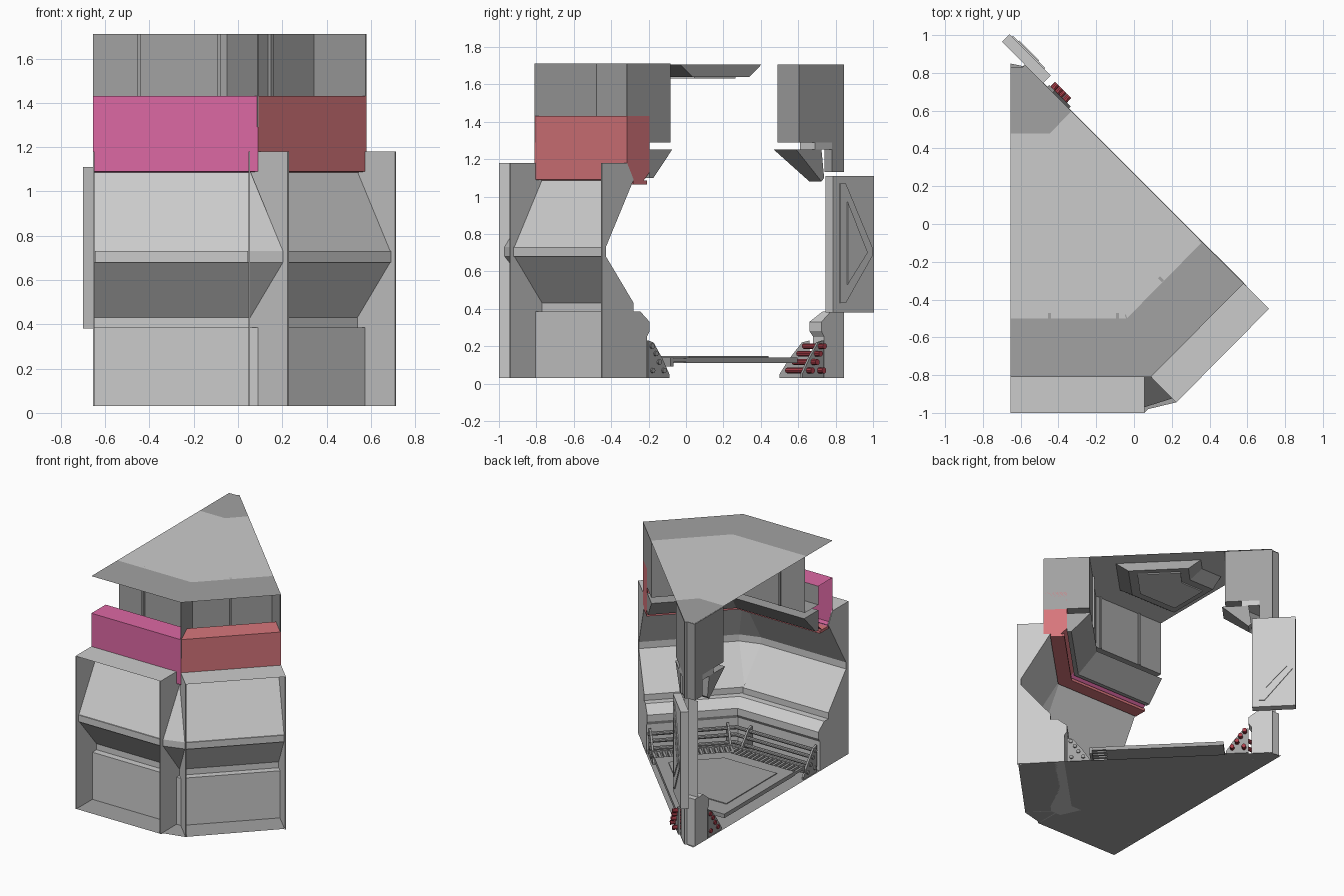
import bpy, bmesh, math
from mathutils import Vector

if "Cube" in bpy.data.objects:
    bpy.data.objects.remove(bpy.data.objects["Cube"])

S = math.sqrt(0.5)
W = 1.64  # corridor width, outer wall plane to inner wall plane

# Stations: plan origin on the outer wall line and direction of increasing depth d
L = (Vector((-0.655, -0.81)), Vector((0, 1)))            # left open end
A = (Vector((0.055, -0.81)), Vector((0, 1)))             # square end of front wall
M = (Vector((0.09, -0.81)), Vector((-0.4142, 1)))        # mitre at the bend
B = (Vector((0.09, -0.81)), Vector((-S, S)))             # square start of angled wall
R = (Vector((0.58, -0.315)), Vector((-S, S)))            # right open end


def material(name, col):
    m = bpy.data.materials.new(name)
    m.diffuse_color = (*col, 1)
    m.use_nodes = True
    m.node_tree.nodes["Principled BSDF"].inputs["Base Color"].default_value = m.diffuse_color
    return m


PINK = material("pink_paint", (0.72, 0.14, 0.37))
RED = material("red_paint", (0.68, 0.18, 0.20))
PIPE = material("dark_red", (0.42, 0.05, 0.07))
DARK = material("dark_grey", (0.36, 0.36, 0.36))


def shift(st, t):
    o, d = st
    return (o + Vector((d.y, -d.x)) * t, d)


def at(st, p):
    q = st[0] + st[1] * p[0]
    return (q.x, q.y, p[1])


def mirror(prof):
    return [(W - d, z) for d, z in prof]


def finish(name, bm, mat):
    bmesh.ops.recalc_face_normals(bm, faces=bm.faces)
    me = bpy.data.meshes.new(name)
    bm.to_mesh(me)
    bm.free()
    ob = bpy.data.objects.new(name, me)
    bpy.context.collection.objects.link(ob)
    if mat:
        me.materials.append(mat)
    return ob


def sweep(name, prof, stations, closed=False, mat=None):
    """Run a (depth, height) profile through the stations."""
    bm = bmesh.new()
    rings = [[bm.verts.new(at(s, p)) for p in prof] for s in stations]
    n = len(prof)
    for a, b in zip(rings, rings[1:]):
        for i in range(n if closed else n - 1):
            j = (i + 1) % n
            bm.faces.new((a[i], a[j], b[j], b[i]))
    if closed:
        bm.faces.new(rings[0])
        bm.faces.new(rings[-1])
    return finish(name, bm, mat)


def plate(name, prof, st, t0, t1, mat=None):
    """A flat cross-section plate standing across the wall."""
    return sweep(name, prof, [shift(st, t0), shift(st, t1)], True, mat)


def sheet(name, pts, mat=None):
    bm = bmesh.new()
    bm.faces.new([bm.verts.new(p) for p in pts])
    return finish(name, bm, mat)


def rect(d0, d1, z0, z1):
    return [(d0, z0), (d0, z1), (d1, z1), (d1, z0)]


def disc(d, z, r, n=10):
    return [(d + r * math.cos(i * math.tau / n), z + r * math.sin(i * math.tau / n)) for i in range(n)]


# Base
sheet("base", [(x, y, 0.03) for x, y in ((-0.655, -1), (0.055, -1), (0.075, -0.98), (0.22, -0.945),
      (0.70, -0.45), (0.58, -0.31), (-0.56, 0.83), (-0.655, 0.85))], DARK)

# Outer wall with the outward fold, its square ends bridged at the bend
fold = [(0.05, 0.43), (-0.16, 0.68), (-0.16, 0.73), (0.05, 1.09)]
sweep("outer_wall", [(0, 0.03), (0, 0.38), (0.05, 0.38)] + fold, [L, A, B, R])
rib = [(0, 0.03), (-0.19, 0.03), (-0.19, 1.18), (0, 1.18)] + fold[::-1] + [(0.05, 0.38), (0, 0.38)]
for name, st, t0, t1 in (("left", L, 0, .008), ("bend_front", A, -.008, 0),
                         ("bend_side", B, 0, .008), ("right", R, -.008, 0)):
    plate("rib_" + name, rib, st, t0, t1)
for name, a, b in (("front", L, A), ("side", B, R)):
    sweep("lid_" + name, [(-0.19, 1.18), (0, 1.18)], [a, b])
    sweep("fold_strip_" + name, rect(-0.168, -0.16, 0.68, 0.73), [shift(a, .01), shift(b, -.01)], True)

# Skirting on both sides
skirt = [(0, 0.385), (0.10, 0.385), (0.17, 0.33), (0.17, 0.28), (0.15, 0.25), (0.15, 0.03), (0, 0.03)]
sweep("outer_skirting", skirt, [L, M, R], True)
sweep("inner_skirting", mirror(skirt), [L, M, R], True)

# Inner wall and the thick end panel with its triangular relief
sweep("inner_wall", [(1.60, 0.38), (1.60, 1.11)], [L, M, R])
plate("end_panel", rect(1.50, 1.81, 0.38, 1.11), R, 0, 0.057)
plate("end_panel_frame", [(1.55, 0.43), (1.55, 1.07), (1.59, 1.07), (1.79, 0.73), (1.79, 0.68), (1.59, 0.43)],
      R, 0.057, 0.064)
plate("end_panel_relief", [(1.60, 0.53), (1.60, 0.97), (1.75, 0.70)], R, 0.064, 0.07)

# Painted beam above the outer wall
beam = [(0.17, 1.13), (0.12, 1.08), (0, 1.09), (0, 1.43), (0.17, 1.43)]
sweep("beam_front", beam, [L, M], mat=PINK)
sweep("beam_side", beam, [M, R], mat=RED)
plate("beam_end", beam, R, -0.006, 0, RED)
sweep("beam_trim", rect(0.05, 0.15, 1.065, 1.085), [L, M, R], True, RED)

# Upper cove, wedges and fins
cove = [(0.33, 1.71), (0.33, 1.29), (0.17, 1.29), (0.17, 1.43)]
wedge = [(0.17, 1.25), (0.34, 1.25), (0.20, 1.10), (0.17, 1.10)]
sweep("outer_cove", cove, [L, M, R], mat=DARK)
sweep("outer_wedge", wedge, [L, M, R], True, DARK)
fin = rect(0, 0.33, 1.29, 1.71)
plate("cove_fin_bend", fin, M, -0.003, 0.003, DARK)
plate("cove_fin_end", fin, R, -0.006, 0, DARK)
for name, st in (("a", shift(L, 0.2)), ("b", shift(L, 0.56)), ("c", shift(R, -0.3))):
    plate("cove_rib_" + name, rect(0.31, 0.34, 1.29, 1.71), st, 0, 0.015, DARK)
sweep("inner_cove", rect(1.30, W, 1.29, 1.705), [L, M, R], True, DARK)
sweep("inner_wedge", mirror([(0.17, 1.25), (0.36, 1.25), (0.17, 1.08), (0.15, 1.10)]), [L, M, R], True, DARK)
sweep("inner_upper_panel", rect(1.55, W, 1.13, 1.29), [L, M, R], True, DARK)
sweep("cove_bracket", rect(1.42, 1.55, 1.25, 1.29), [L, M, R], True)

# Roof and recessed ceiling tray
sweep("roof_outer_band", [(0, 1.71), (0.31, 1.71)], [L, M, R], mat=DARK)
sweep("roof_panel", [(0.31, 1.71), (1.29, 1.71)], [L, M, R])
sweep("roof_inner_band", [(1.29, 1.71), (W, 1.71)], [L, M, R], mat=DARK)
sweep("ceiling_tray", [(0.51, 1.705), (0.60, 1.64), (1.03, 1.64), (1.12, 1.705)],
      [shift(L, 0.105), M, shift(R, -0.105)], True, DARK)
sweep("ceiling_light", rect(0.66, 0.97, 1.632, 1.64), [shift(L, 0.15), M, shift(R, -0.15)], True)

# Floor deck with a raised centre and a slotted grate along the outer side
sweep("floor_deck", rect(0.45, 1.29, 0.11, 0.14), [L, M, R], True, DARK)
sweep("floor_deck_centre", rect(0.55, 1.15, 0.14, 0.146), [shift(L, 0.08), M, shift(R, -0.08)], True, DARK)
sweep("grate_rail", rect(0.33, 0.35, 0.09, 0.14), [L, M, R], True, DARK)
for k in range(16):
    bar = rect(0.35, 0.45, 0.115, 0.135)
    plate(f"grate_bar_front_{k}", bar, shift(L, k * 0.036), 0, 0.018, DARK)
    plate(f"grate_bar_side_{k}", bar, shift(R, -k * 0.036), -0.018, 0, DARK)

# Pipe racks at floor level
bracket = [(0.17, 0.03), (0.17, 0.23), (0.21, 0.22), (0.28, 0.13), (0.33, 0.05), (0.33, 0.03)]
pipes = [(0.195, 0.20), (0.225, 0.16), (0.25, 0.115), (0.285, 0.07), (0.20, 0.07)]
for name, st, t0, t1 in (("left", L, .01, .025), ("front", L, .55, .565),
                         ("side", R, -.565, -.55), ("right", R, -.025, -.01)):
    plate("outer_bracket_" + name, bracket, st, t0, t1, DARK)
plate("inner_bracket_left", mirror(bracket), L, 0.01, 0.025, DARK)
plate("inner_bracket_right", mirror(bracket), R, 0, 0.015, DARK)
for i, (d, z) in enumerate(pipes):
    sweep(f"outer_pipe_{i}", disc(d, z, 0.014), [L, M, R], True, DARK)
    sweep(f"inner_pipe_{i}", disc(W - d, z, 0.016), [L, M, shift(R, 0.05)], True, PIPE)
